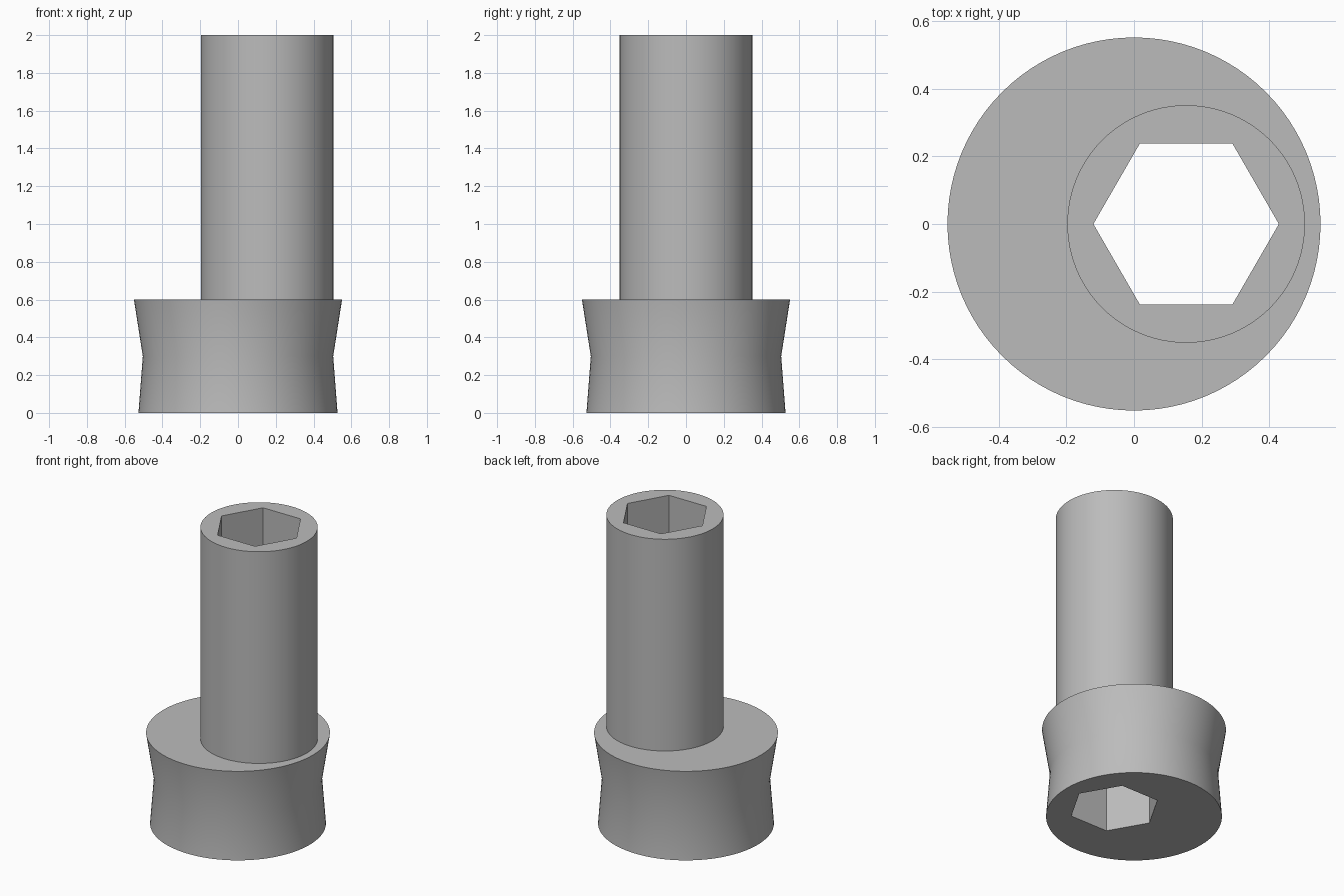
import bpy, bmesh, math

SEGMENTS = 96
SHAFT_X = 0.154      # the shaft and its bore sit off the collar's axis
SHAFT_RADIUS = 0.351
BORE_RADIUS = 0.274

cube = bpy.data.objects.get("Cube")
if cube:
    bpy.data.objects.remove(cube, do_unlink=True)

grey = bpy.data.materials.new("steel grey")
grey.use_nodes = True
grey.diffuse_color = (0.5, 0.5, 0.5, 1)
grey.node_tree.nodes["Principled BSDF"].inputs["Base Color"].default_value = grey.diffuse_color


def ring(radius, z, x=0.0, hexagon=False):
    """Points of a level circle, or of a hexagon with corners on the x axis."""
    points = []
    for i in range(SEGMENTS):
        angle = math.tau * i / SEGMENTS
        r = radius
        if hexagon:
            side = math.pi / 6
            r *= math.cos(side) / math.cos(angle % (2 * side) - side)
        points.append((x + r * math.cos(angle), r * math.sin(angle), z))
    return points


def loft(name, rings):
    """Skin a run of rings into one shell."""
    bm = bmesh.new()
    loops = [[bm.verts.new(p) for p in points] for points in rings]
    for a, b in zip(loops, loops[1:]):
        for i in range(SEGMENTS):
            j = (i + 1) % SEGMENTS
            bm.faces.new((a[i], a[j], b[j], b[i]))
    mesh = bpy.data.meshes.new(name)
    bm.to_mesh(mesh)
    bm.free()
    mesh.materials.append(grey)
    obj = bpy.data.objects.new(name, mesh)
    bpy.context.collection.objects.link(obj)
    bpy.ops.object.select_all(action="DESELECT")
    obj.select_set(True)
    bpy.context.view_layer.objects.active = obj
    bpy.ops.object.shade_smooth_by_angle(angle=math.radians(30))
    return obj


# Waisted collar: down the bore, across the base, up the side, in to the shaft
loft("collar", [
    ring(BORE_RADIUS, 0.6, SHAFT_X, True),
    ring(BORE_RADIUS, 0, SHAFT_X, True),
    ring(0.527, 0),
    ring(0.504, 0.3),
    ring(0.551, 0.6),
    ring(SHAFT_RADIUS, 0.6, SHAFT_X),
])

# Shaft: up the outside, across the rim, down the hexagonal bore
loft("shaft", [
    ring(SHAFT_RADIUS, 0.6, SHAFT_X),
    ring(SHAFT_RADIUS, 2, SHAFT_X),
    ring(BORE_RADIUS, 2, SHAFT_X, True),
    ring(BORE_RADIUS, 0.6, SHAFT_X, True),
])
